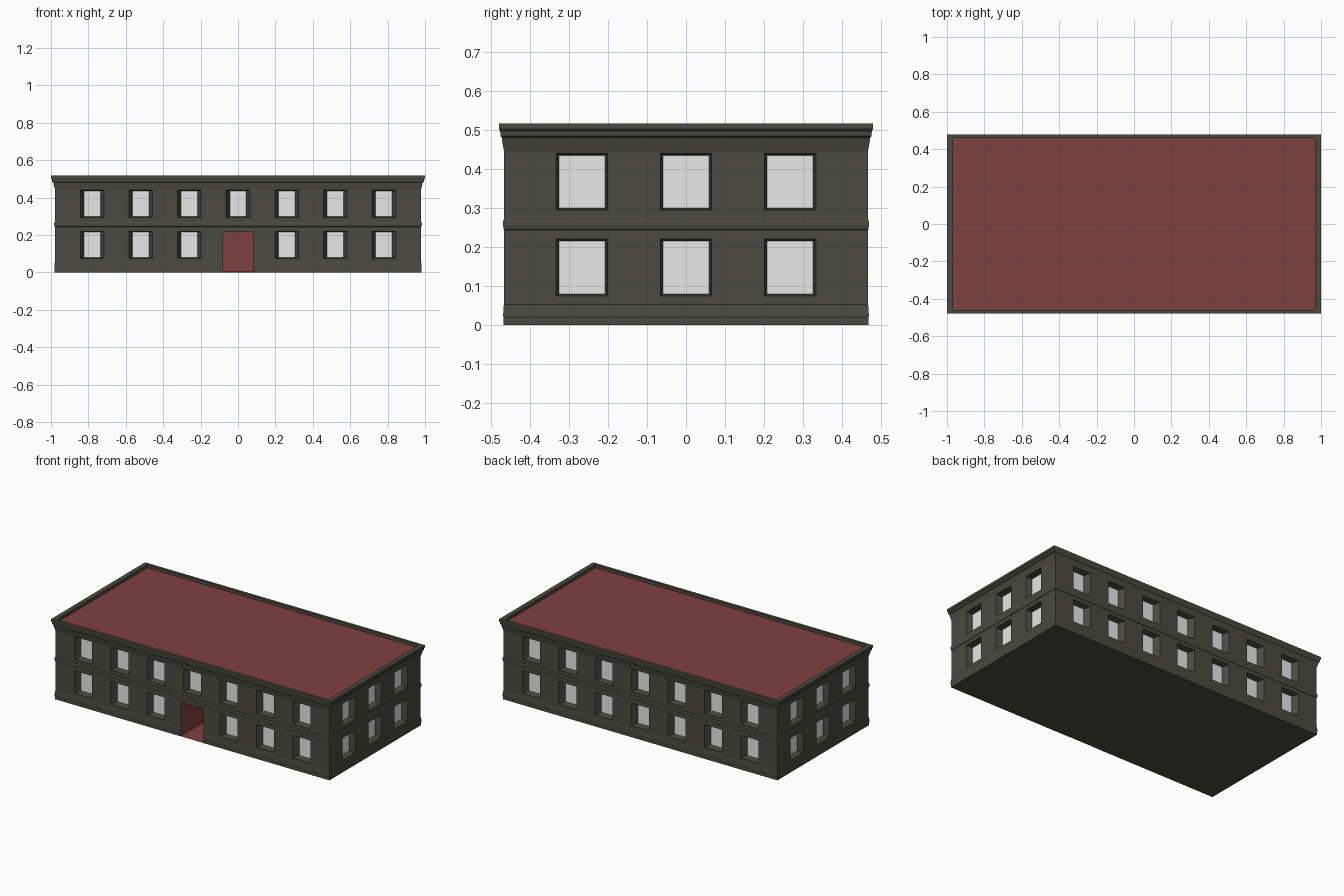
import bpy, bmesh, math
from mathutils import Matrix, Vector

if "Cube" in bpy.data.objects:
    bpy.data.objects.remove(bpy.data.objects["Cube"])

WX, WY = 0.978, 0.466      # wall half sizes
OX, OY = 0.021, 0.013      # full cornice overhang in x and y
ROOF_Z = 0.497


def material(name, rgb):
    m = bpy.data.materials.new(name)
    m.diffuse_color = (*rgb, 1)
    m.use_nodes = True
    m.node_tree.nodes["Principled BSDF"].inputs["Base Color"].default_value = m.diffuse_color
    return m


STONE = material("dark_stone", (0.070, 0.070, 0.053))
RED = material("brick_red", (0.216, 0.051, 0.051))
GLASS = material("window_white", (1.0, 1.0, 1.0))


def finish(name, bm, mats, recalc=False):
    if recalc:
        bmesh.ops.recalc_face_normals(bm, faces=bm.faces[:])
    me = bpy.data.meshes.new(name)
    bm.to_mesh(me)
    bm.free()
    for m in mats:
        me.materials.append(m)
    ob = bpy.data.objects.new(name, me)
    bpy.context.collection.objects.link(ob)
    return ob


def facade(name, half_len, dist, angle, centres, open_half, glass_half, door=False):
    """Wall facing -y locally, with splayed window recesses, turned by angle."""
    bm = bmesh.new()
    rot = Matrix.Rotation(angle, 4, 'Z')

    def quad(pts, mat=0):
        f = bm.faces.new([bm.verts.new(rot @ Vector(p)) for p in pts])
        f.material_index = mat

    def recess(o, i, depth, side_mat, back_mat):
        # o, i: outer and inner rectangles (u0, u1, z0, z1)
        def ring(r, y):
            return [(r[0], y, r[2]), (r[1], y, r[2]), (r[1], y, r[3]), (r[0], y, r[3])]
        a, b = ring(o, -dist), ring(i, -dist + depth)
        for k in range(4):
            n = (k + 1) % 4
            quad([a[k], a[n], b[n], b[k]], side_mat)
        quad(b, back_mat)

    # wall columns between and through the openings
    us = [-half_len]
    for c in centres:
        hw = 0.08 if door and abs(c) < 0.01 else open_half
        us += [c - hw, c + hw]
    us.append(half_len)
    for k in range(len(us) - 1):
        u0, u1 = us[k], us[k + 1]
        zs = [0, 0.075, 0.22, 0.295, 0.44, 0.51]
        is_open = k % 2 == 1
        mid = (u0 + u1) / 2
        is_door = is_open and door and abs(mid) < 0.01
        for j in range(5):
            z0, z1 = zs[j], zs[j + 1]
            if is_door and j < 2:
                continue
            if is_open and j in (1, 3):
                w0, w1 = mid - open_half, mid + open_half
                if is_door:     # narrower window above the door
                    quad([(u0, -dist, z0), (w0, -dist, z0), (w0, -dist, z1), (u0, -dist, z1)])
                    quad([(w1, -dist, z0), (u1, -dist, z0), (u1, -dist, z1), (w1, -dist, z1)])
                recess((w0, w1, z0, z1),
                       (mid - glass_half, mid + glass_half, z0 + 0.005, z1 - 0.005),
                       0.04, 0, 1)
                continue
            quad([(u0, -dist, z0), (u1, -dist, z0), (u1, -dist, z1), (u0, -dist, z1)])
        if is_door:             # deep entrance
            r = (u0, u1, 0.002, 0.22)
            recess(r, r, 0.27, 2, 2)
    return finish(name, bm, [STONE, GLASS, RED])


def moulding(name, profile, path, closed=True):
    """Sweep a closed (offset, z) profile along path points (x, y, out_x, out_y)."""
    bm = bmesh.new()
    rings = [[bm.verts.new((x + sx * t * OX, y + sy * t * OY, z)) for t, z in profile]
             for x, y, sx, sy in path]
    n, m = len(profile), len(path)
    for i in range(m if closed else m - 1):
        a, b = rings[i], rings[(i + 1) % m]
        for k in range(n):
            q = (k + 1) % n
            bm.faces.new((a[k], b[k], b[q], a[q]))
    if not closed:
        bm.faces.new(rings[0])
        bm.faces.new(rings[-1])
    return finish(name, bm, [STONE], True)


def plate(name, hx, hy, z, mat, up):
    bm = bmesh.new()
    pts = [(-hx, -hy, z), (hx, -hy, z), (hx, hy, z), (-hx, hy, z)]
    bm.faces.new([bm.verts.new(p) for p in (pts if up else pts[::-1])])
    return finish(name, bm, [mat])


# Four walls with windows
long_c = [-0.78 + 0.26 * i for i in range(7)]
side_c = [-0.267, 0, 0.267]
facade("front_wall", WX, WY, 0, long_c, 0.063, 0.044, door=True)
facade("back_wall", WX, WY, math.pi, long_c, 0.063, 0.044)
facade("right_wall", WY, WX, math.pi / 2, side_c, 0.066, 0.059)
facade("left_wall", WY, WX, -math.pi / 2, side_c, 0.066, 0.059)

# Mouldings: plinth is interrupted by the door
corners = [(WX, -WY, 1, -1), (WX, WY, 1, 1), (-WX, WY, -1, 1), (-WX, -WY, -1, -1)]
door_path = [(0.08, -WY, 0, -1)] + corners + [(-0.08, -WY, 0, -1)]
moulding("plinth", [(-0.1, 0), (0.1, 0), (0.1, 0.018), (0.2, 0.022), (0.2, 0.03),
                    (0.1, 0.05), (-0.1, 0.055)], door_path, closed=False)
moulding("belt_course", [(-0.1, 0.243), (0.1, 0.245), (0.22, 0.255), (0.22, 0.265),
                         (0.1, 0.27), (-0.1, 0.272)], corners)
moulding("cornice", [(-0.45, 0.44 + 0.045), (-0.02, 0.442), (0.0, 0.442), (0.45, 0.475),
                     (0.45, 0.48), (0.75, 0.485), (0.8, 0.497), (1.0, 0.502),
                     (1.0, 0.517), (-0.45, 0.517)], corners)

# Roof and underside
plate("roof", WX - 0.008, WY - 0.005, ROOF_Z, RED, True)
plate("base", WX, WY, 0.0, STONE, False)
